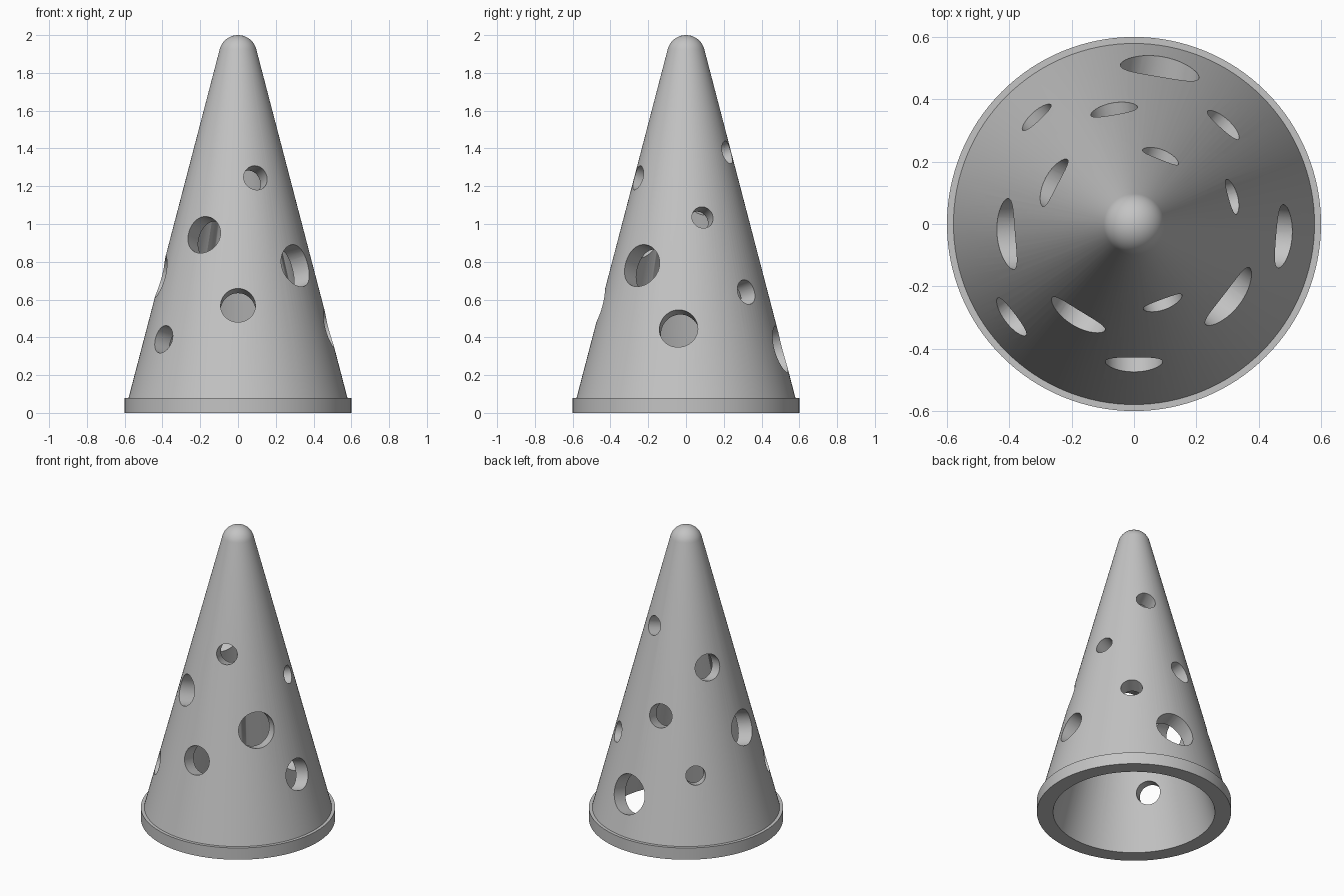
import bpy, bmesh
from math import sin, cos, radians, atan
from mathutils import Vector

cube = bpy.data.objects.get("Cube")
if cube:
    bpy.data.objects.remove(cube, do_unlink=True)

SLOPE = 0.26                 # loss of radius per unit of height
TILT = atan(SLOPE)
DOME_Z, DOME_R = 1.9, 0.1

grey = bpy.data.materials.new("mid grey")
grey.use_nodes = True
grey.diffuse_color = (0.55, 0.55, 0.55, 1)
grey.node_tree.nodes["Principled BSDF"].inputs["Base Color"].default_value = grey.diffuse_color


def cone_radius(z):
    return 0.6 - SLOPE * z


def make_object(name, bm):
    bmesh.ops.recalc_face_normals(bm, faces=bm.faces)
    mesh = bpy.data.meshes.new(name)
    bm.to_mesh(mesh)
    bm.free()
    mesh.materials.append(grey)
    obj = bpy.data.objects.new(name, mesh)
    bpy.context.collection.objects.link(obj)
    return obj


def lathe(name, profile, steps=128):
    bm = bmesh.new()
    verts = [bm.verts.new((r, 0, z)) for r, z in profile]
    edges = [bm.edges.new(pair) for pair in zip(verts, verts[1:])]
    bmesh.ops.spin(bm, geom=verts + edges, axis=(0, 0, 1), cent=(0, 0, 0),
                   angle=radians(360), steps=steps, use_duplicate=False)
    bmesh.ops.remove_doubles(bm, verts=bm.verts, dist=0.0001)
    return make_object(name, bm)


def hole_cutter(x, y, z, radius):
    # Cylinder square to the sloping wall, passing through one side only
    out = Vector((x, y, 0)).normalized()
    axis = out * cos(TILT) + Vector((0, 0, sin(TILT)))
    bm = bmesh.new()
    bmesh.ops.create_cone(bm, cap_ends=True, segments=48, radius1=radius,
                          radius2=radius, depth=0.25)
    cutter = make_object("hole_cutter", bm)
    cutter.rotation_mode = 'QUATERNION'
    cutter.rotation_quaternion = axis.to_track_quat('Z', 'Y')
    cutter.location = out * cone_radius(z) + Vector((0, 0, z)) - axis * 0.03
    cutter.hide_render = True
    return cutter


# Hollow cone with a base rim and a rounded tip
dome = [(DOME_R * cos(a), DOME_Z + DOME_R * sin(a))
        for a in (TILT + (radians(90) - TILT) * i / 12 for i in range(12))]
profile = [(0, 1.88), (0.5, 0), (0.6, 0), (0.6, 0.08), (cone_radius(0.08), 0.08)]
shell = lathe("cone_shell", profile + dome + [(0, DOME_Z + DOME_R)])

# Round holes: direction x, y, then height and radius
holes = [
    (0, -0.453, 0.57, 0.092), (-0.185, -0.30, 0.943, 0.1),
    (0.305, -0.235, 0.78, 0.115), (0.093, -0.253, 1.245, 0.066),
    (-0.393, -0.298, 0.39, 0.075), (0.48, -0.04, 0.447, 0.102),
    (0.315, 0.088, 1.035, 0.058), (0.29, 0.322, 0.64, 0.067),
    (0.085, 0.505, 0.337, 0.128), (0.088, 0.222, 1.38, 0.062),
    (-0.065, 0.37, 0.86, 0.076), (-0.315, 0.345, 0.51, 0.061),
    (-0.265, 0.138, 1.155, 0.085), (-0.41, -0.033, 0.72, 0.114),
]
bpy.context.view_layer.objects.active = shell
shell.select_set(True)
for hole in holes:
    cutter = hole_cutter(*hole)
    mod = shell.modifiers.new("hole", 'BOOLEAN')
    mod.operation = 'DIFFERENCE'
    mod.solver = 'EXACT'
    mod.object = cutter
    bpy.ops.object.modifier_apply(modifier=mod.name)
    bpy.data.objects.remove(cutter, do_unlink=True)

bpy.ops.object.shade_smooth_by_angle(angle=radians(30))
